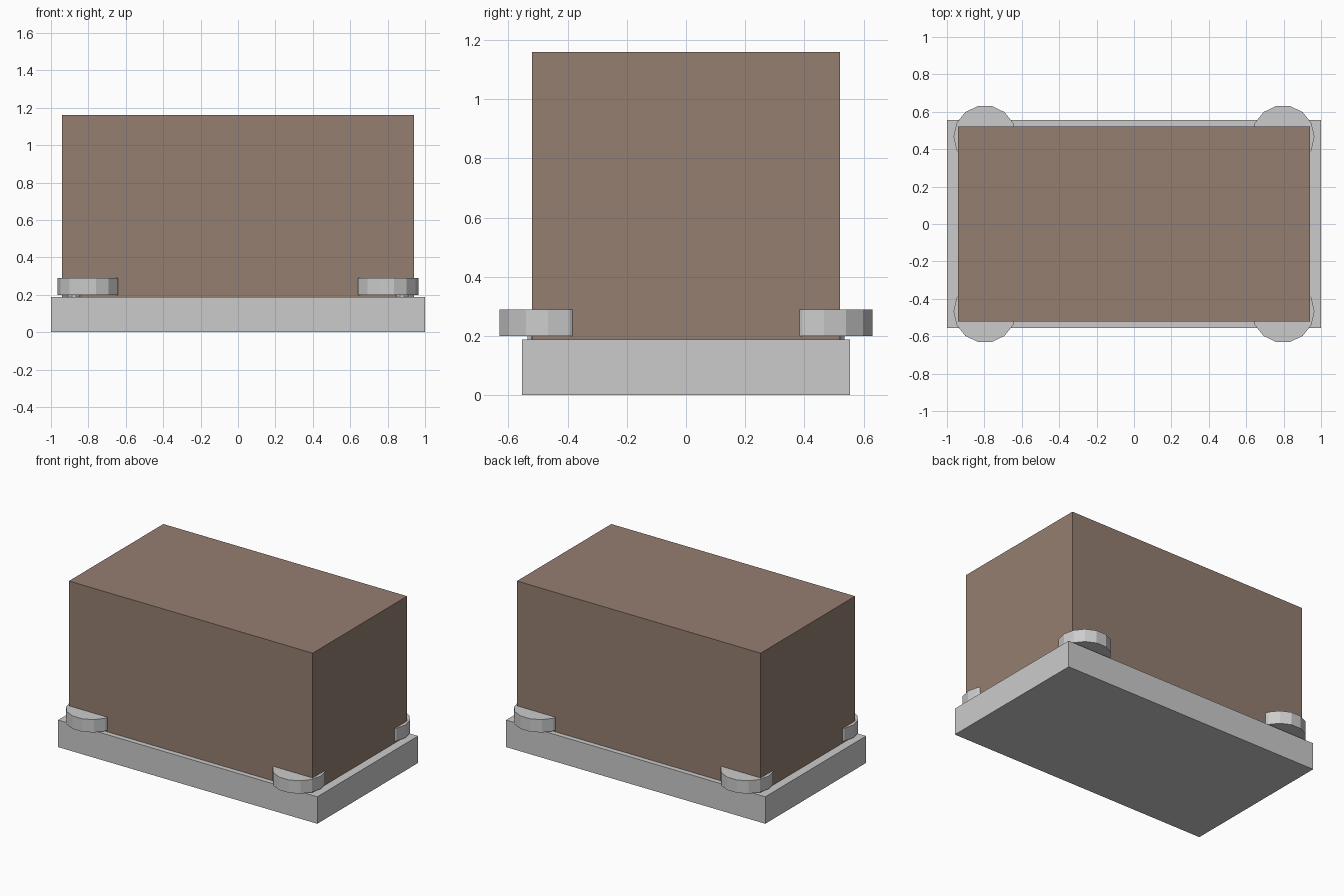
import bpy, math

if "Cube" in bpy.data.objects:
    bpy.data.objects.remove(bpy.data.objects["Cube"])

def block(name, sx, sy, z0, z1):
    bpy.ops.mesh.primitive_cube_add(size=1, location=(0, 0, (z0 + z1) / 2))
    ob = bpy.context.object
    ob.name = name
    ob.scale = (sx, sy, z1 - z0)
    return ob

def disc(name, x, y, r, z0, z1, sides):
    bpy.ops.mesh.primitive_cylinder_add(vertices=sides, radius=r, depth=z1 - z0,
                                        location=(x, y, (z0 + z1) / 2),
                                        rotation=(0, 0, math.pi / 2))
    bpy.context.object.name = name

# base slab
block("base", 2.0, 1.11, 0, 0.188)

# brown body
body = block("body", 1.88, 1.04, 0.188, 1.16)
brown = bpy.data.materials.new("brown")
brown.diffuse_color = (0.30, 0.21, 0.165, 1)
brown.use_nodes = True
brown.node_tree.nodes["Principled BSDF"].inputs["Base Color"].default_value = brown.diffuse_color
body.data.materials.append(brown)

# corner bumper discs on short pins
for sx, h in ((-1, "left"), (1, "right")):
    for sy, d in ((-1, "front"), (1, "back")):
        disc(f"bumper_{d}_{h}", sx * 0.797, sy * 0.467, 0.168, 0.2, 0.29, 14)
        disc(f"bumper_pin_{d}_{h}", sx * 0.877, sy * 0.5, 0.038, 0.18, 0.205, 10)
